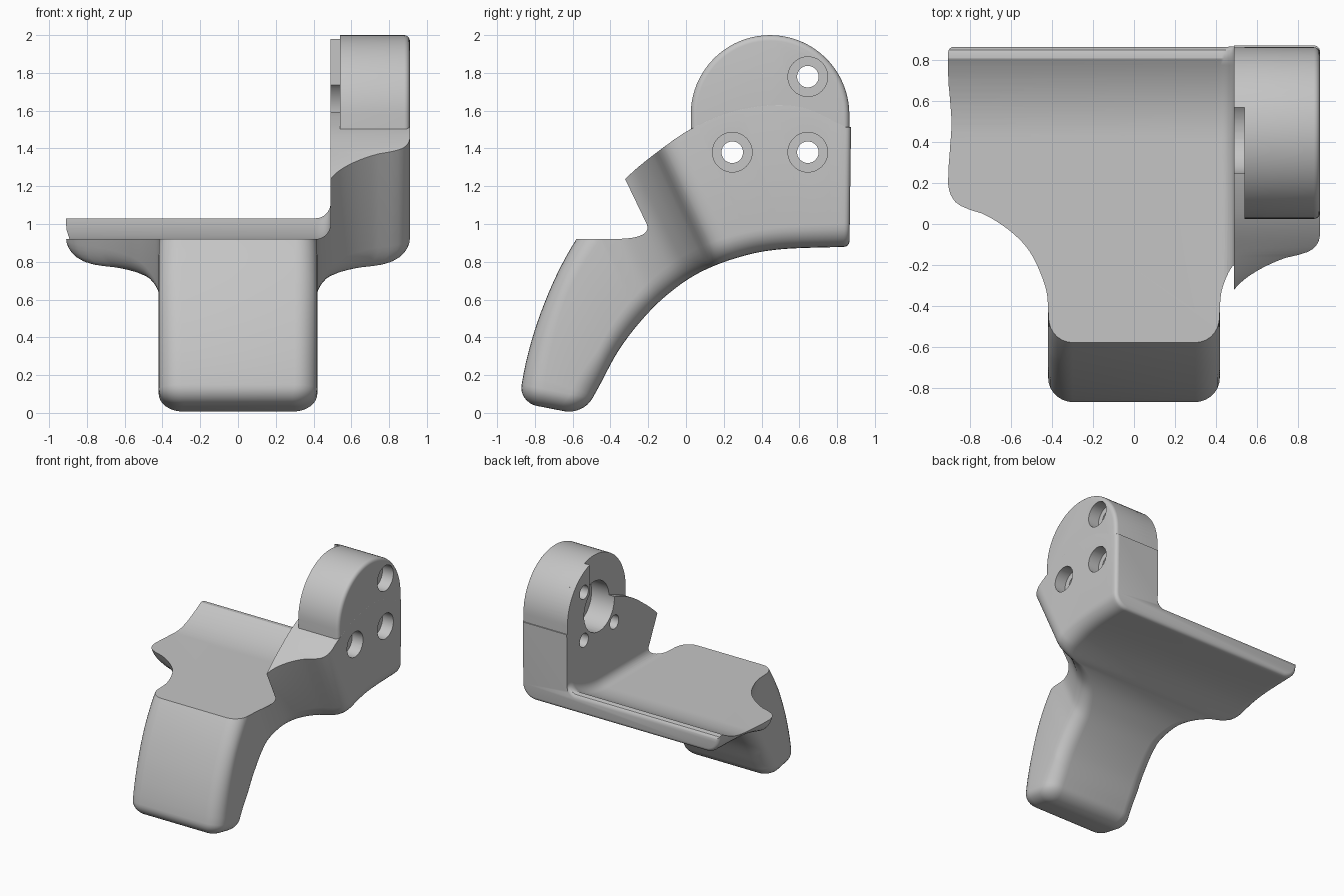
import bpy, bmesh, math
from mathutils import Vector

cube = bpy.data.objects.get("Cube")
if cube:
    bpy.data.objects.remove(cube, do_unlink=True)

grey = bpy.data.materials.new("matte_grey")
grey.use_nodes = True
grey.diffuse_color = (0.56, 0.56, 0.56, 1)
grey.node_tree.nodes["Principled BSDF"].inputs["Base Color"].default_value = (0.56, 0.56, 0.56, 1)


def loft(name, rings):
    """Closed solid skinned through equal-sized rings of points."""
    bm = bmesh.new()
    rows = [[bm.verts.new(p) for p in ring] for ring in rings]
    n = len(rows[0])
    for a, b in zip(rows, rows[1:]):
        for i in range(n):
            j = (i + 1) % n
            bm.faces.new((a[i], a[j], b[j], b[i]))
    bm.faces.new(rows[0])
    bm.faces.new(rows[-1])
    bmesh.ops.recalc_face_normals(bm, faces=bm.faces)
    mesh = bpy.data.meshes.new(name)
    bm.to_mesh(mesh)
    bm.free()
    mesh.materials.append(grey)
    ob = bpy.data.objects.new(name, mesh)
    bpy.context.collection.objects.link(ob)
    return ob


def spline(pts, steps=10):
    """Smooth curve through 2D points."""
    p = [Vector(q) for q in pts]
    p = [2 * p[0] - p[1]] + p + [2 * p[-1] - p[-2]]
    out = []
    for a, b, c, d in zip(p, p[1:], p[2:], p[3:]):
        for k in range(steps):
            t = k / steps
            out.append(0.5 * (2 * b + (c - a) * t + (2 * a - 5 * b + 4 * c - d) * t * t
                              + (3 * b - a - 3 * c + d) * t ** 3))
    return out + [p[-2]]


def lookup(curve, key, u):
    """Point of a curve where key(point) equals u."""
    for a, b in zip(curve, curve[1:]):
        if key(b) >= u:
            ka, kb = key(a), key(b)
            return a.lerp(b, max(0, min(1, (u - ka) / (kb - ka))))
    return curve[-1].copy()


def slant(p):
    return p.x + 0.48 * (p.y - 0.92)


# Side curves (y, z) and the half width along the slanted sections (u, width)
under = spline([(-.51, .05), (-.455, .15), (-.36, .325), (-.24, .485), (-.1, .625),
                (.07, .742), (.28, .824), (.5, .866), (.87, .88)])
outer = spline([(-.875, .1), (-.87, .15), (-.84, .3), (-.78, .5), (-.69, .72), (-.58, .92),
                (-.45, 1.095), (-.31, 1.25), (-.14, 1.39), (.05, 1.515), (.31, 1.61),
                (.6, 1.62), (.87, 1.5)])
flare = spline([(-.6, .42), (-.42, .42), (-.3, .436), (-.14, .507), (-.035, .605), (.044, .727),
                (.076, .82), (.115, .88), (.2, .91), (.4, .91)])


def section(p, q, w, r_low, r_top):
    """Rounded rectangle from the underside p to the outer side q."""
    length, d = (q - p).length, (q - p).normalized()
    ring = []
    corners = [(1, 0, r_low, -90), (1, 1, r_top, 0), (-1, 1, r_top, 90), (-1, 0, r_low, 180)]
    for side, top, r, start in corners:
        for k in range(8):
            a = math.radians(start + 90 * k / 7)
            x = side * (w - r) + r * math.cos(a)
            s = p + d * ((length - r if top else r) + r * math.sin(a))
            ring.append((x, s.x, s.y))
    return ring


def clamp(t):
    return max(0.0, min(1.0, t))


# Main body: curved lever flaring into a wide back
R = 0.12
rings = []
foot_p, foot_q = lookup(under, slant, -.9), lookup(outer, slant, -1.24)
d = (foot_q - foot_p).normalized()
down = Vector((d.y, -d.x))
if down.y > 0:
    down = -down
for k in range(8, 0, -1):
    a = math.pi / 2 * k / 8
    inset = R * (1 - math.cos(a)) * 0.85
    r = R * math.cos(a) + 0.015 * math.sin(a)
    move = down * 0.095 * math.sin(a)
    rings.append(section(foot_p + d * (inset + 0.03 * math.sin(a)) + move,
                         foot_q - d * inset + move, 0.42 - R * (1 - math.cos(a)), r, r))
for k in range(12, 0, -1):
    t = k / 12
    rings.append(section(lookup(under, slant, -.75 - .15 * t),
                         lookup(outer, slant, -.75 - .49 * t), 0.42, R, R))
count = 84
for k in range(count + 1):
    u = -.75 + (.816 + .75) * k / count
    p = lookup(under, slant, u)
    q = lookup(outer, slant, u + .312 * clamp((u - .35) / .466))
    w = min(0.91, lookup(flare, lambda c: c.x, u).y)
    rings.append(section(p, q, w, R, R + (0.001 - R) * clamp((u + .4) / .2)))
for k in range(1, 5):
    a = math.pi / 2 * k / 4
    inset = 0.03 * (1 - math.cos(a))
    up, back = Vector((0, inset)), Vector((0.03 * math.sin(a), 0))
    rings.append(section(p + up + back, q + back, w - inset, R - inset, 0.001))
body = loft("bracket_body", rings)


# Rounded ear on the left side
def arch(x, r, sweep, inner):
    cy, cz, low = 0.445, 1.58, 1.4
    pts = [(x, cy + r, low)]
    pts += [(x, cy + r * math.cos(sweep * k / 40), cz + r * math.sin(sweep * k / 40))
            for k in range(41)]
    return pts + [(x, inner if inner else cy - r, low)]


ear_rings = [arch(0.54, 0.4198, math.pi, None)]
for k in range(6):
    a = math.pi / 2 * k / 5
    ear_rings.append(arch(0.8798 + 0.03 * math.sin(a), 0.3898 + 0.03 * math.cos(a),
                          math.pi, None))
ear = loft("ear", ear_rings)
edge = math.acos(0.125 / 0.4196)
pad = loft("rear_pad", [arch(x, 0.4196, edge, 0.57) for x in (0.45, 0.6)])

# Pocket above the plate, with a raised back lip and a filleted wall
floor = [(-1.2, .92), (.42, .92)]
for k in range(1, 13):
    y = 0.39 * k / 12
    floor.append((.42 + y, .92 + .746 - math.sqrt(.746 ** 2 - y * y)))
floor += [(.835, 1.03), (.852, 1.025), (.862, 1.012), (.868, .99), (1.1, .99)]
pocket_rings = []
for y, z in floor:
    ring = [(-1.1, y, z)]
    for k in range(9):
        a = math.pi / 2 * k / 8
        ring.append((0.41 + 0.08 * math.sin(a), y, z + 0.08 * (1 - math.cos(a))))
    pocket_rings.append(ring + [(0.49, y, 2.2), (-1.1, y, 2.2)])
pocket = loft("pocket_cutter", pocket_rings)


def drill(name, y, z, r, x0, x1):
    rings = [[(x, y + r * math.cos(math.tau * k / 40), z + r * math.sin(math.tau * k / 40))
              for k in range(40)] for x in (x0, x1)]
    return loft(name, rings)


# Blind round socket and three counterbored screw holes
cutters = [pocket, drill("socket_cutter", 0.445, 1.58, 0.2, 0.3, 0.7)]
for y, z in ((.645, 1.78), (.645, 1.38), (.245, 1.38)):
    cutters.append(drill("screw_cutter", y, z, 0.057, 0.3, 1.1))
    cutters.append(drill("counterbore_cutter", y, z, 0.105, 0.81, 1.1))

bpy.ops.object.select_all(action='DESELECT')
bpy.context.view_layer.objects.active = body
body.select_set(True)
jobs = [(ear, 'UNION'), (pad, 'UNION')] + [(c, 'DIFFERENCE') for c in cutters]
for tool, operation in jobs:
    mod = body.modifiers.new(tool.name, 'BOOLEAN')
    mod.operation, mod.solver, mod.object = operation, 'EXACT', tool
    bpy.ops.object.modifier_apply(modifier=mod.name)
    bpy.data.objects.remove(tool, do_unlink=True)
bpy.ops.object.shade_smooth_by_angle(angle=math.radians(28))
